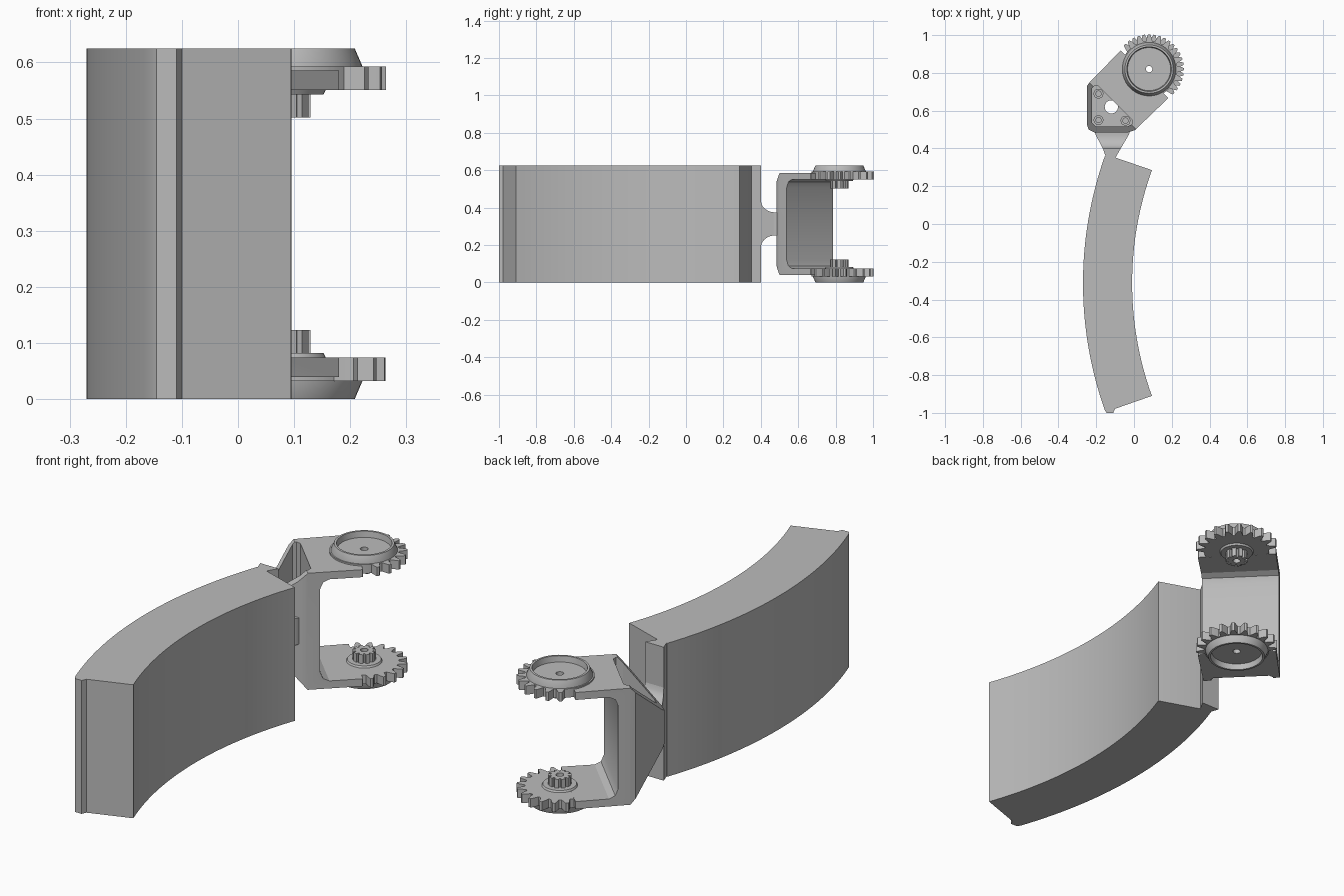
import bpy, bmesh
from math import sin, cos, pi, sqrt, atan2, radians
from mathutils import Vector

cube = bpy.data.objects.get("Cube")
if cube:
    bpy.data.objects.remove(cube, do_unlink=True)

H = 0.625                 # overall height
MID = H / 2
HX, HY = 0.08, 0.82       # hinge axis
R2 = sqrt(2)

grey = bpy.data.materials.new("plain grey")
grey.use_nodes = True
grey.diffuse_color = (0.5, 0.5, 0.5, 1)
grey.node_tree.nodes["Principled BSDF"].inputs["Base Color"].default_value = (0.5, 0.5, 0.5, 1)


def finish(name, bm):
    bmesh.ops.recalc_face_normals(bm, faces=bm.faces)
    mesh = bpy.data.meshes.new(name)
    bm.to_mesh(mesh)
    bm.free()
    mesh.materials.append(grey)
    ob = bpy.data.objects.new(name, mesh)
    bpy.context.collection.objects.link(ob)
    return ob


def extrude(name, pts, vec):
    """Solid made by pushing a flat outline along a vector."""
    bm = bmesh.new()
    face = bm.faces.new([bm.verts.new(p) for p in pts])
    out = bmesh.ops.extrude_face_region(bm, geom=[face])
    moved = [g for g in out["geom"] if isinstance(g, bmesh.types.BMVert)]
    bmesh.ops.translate(bm, verts=moved, vec=vec)
    return finish(name, bm)


def prism(name, pts, z0, z1):
    return extrude(name, [(x, y, z0) for x, y in pts], (0, 0, z1 - z0))


def loft(name, rings, closed=False):
    bm = bmesh.new()
    rows = [[bm.verts.new(p) for p in r] for r in rings]
    n = len(rows[0])
    for i in range(len(rows) - (not closed)):
        a, b = rows[i], rows[(i + 1) % len(rows)]
        for j in range(n):
            bm.faces.new((a[j], a[(j + 1) % n], b[(j + 1) % n], b[j]))
    if not closed:
        bm.faces.new(rows[0])
        bm.faces.new(rows[-1])
    return finish(name, bm)


def circle(x, y, r, n=32):
    return [(x + r * cos(2 * pi * i / n), y + r * sin(2 * pi * i / n)) for i in range(n)]


def lathe(name, profile, x=HX, y=HY, n=48):
    """Ring-shaped solid: closed (radius, z) profile spun about a vertical axis."""
    rings = [[(px, py, z) for px, py in circle(x, y, r, n)] for r, z in profile]
    return loft(name, rings, closed=True)


def boolean(ob, cutter, op="DIFFERENCE"):
    mod = ob.modifiers.new("cut", "BOOLEAN")
    mod.operation, mod.object, mod.solver = op, cutter, "EXACT"
    bpy.context.view_layer.objects.active = ob
    bpy.ops.object.modifier_apply(modifier=mod.name)
    bpy.data.objects.remove(cutter, do_unlink=True)


# Curved block: two concentric arcs, with a small lip at the front end
CX, CY = 1.745, -0.313


def arc(r, y0, y1, n=32):
    a0, a1 = [atan2((y - CY) / r, sqrt(1 - ((y - CY) / r) ** 2)) for y in (y0, y1)]
    angs = [a0 + (a1 - a0) * i / n for i in range(n + 1)]
    return [(CX - r * cos(a), CY + r * sin(a)) for a in angs]


block = prism("curved_block",
              arc(1.755, -0.91, 0.285) + [(-0.1, 0.352)] + arc(2.015, 0.36, -0.985)
              + [(-0.145, -1.0), (-0.11, -1.0), (-0.1, -0.978)], 0, H)

# Flared rib behind the block, then the waisted neck
prism("neck_rib", [(-0.147, 0.35), (-0.165, 0.4), (-0.07, 0.4), (-0.1, 0.348)], 0, H)
rings = []
for i in range(13):
    t = i / 12
    y = 0.398 + 0.077 * t
    h = 0.062 + 0.07 * (1 - sqrt(1 - (1 - t) ** 2))
    rings.append((y, h))
rings.append((0.51, 0.062))


def section(y, h):
    k = min((y - 0.4) / 0.085, 1)
    xl, xr = -0.165 - 0.045 * k, -0.07 + 0.05 * k
    return [(xl, y, MID - h), (xr, y, MID - h), (xr, y, MID + h), (xl, y, MID + h)]


loft("neck", [section(y, h) for y, h in rings])

# Fork: C-shaped side profile (u runs along the arms), trimmed by the plan outline
half = [(0.14, 0.03), (0.17, 0.06), (0.362, 0.273), (0.6, 0.273), (0.6, 0.238),
        (0.455, 0.238), (0.428, 0.225), (0.415, 0.195)]
profile = [(u, MID + h) for u, h in half] + [(u, MID - h) for u, h in reversed(half)]
V0, V1 = -0.9, 0.1
fork = extrude("fork_bracket", [((u + V0) / R2, (u - V0) / R2, z) for u, z in profile],
               ((V1 - V0) / R2, (V0 - V1) / R2, 0))
outline = [(-0.25, 0.73), (-0.25, 0.53), (-0.24, 0.5), (-0.21, 0.485), (-0.03, 0.485),
           (0.005, 0.497), (0.18, 0.665), (0.18, 1), (-0.02, 0.97), (-0.235, 0.75)]
boolean(fork, prism("outline_cutter", outline, -0.1, 0.8), "INTERSECT")

# Open pockets above and below the web, with a central bore
pocket = [(-0.222, 0.72), (-0.222, 0.535), (-0.2, 0.515), (-0.035, 0.515),
          (-0.008, 0.53), (-0.008, 0.55), (-0.188, 0.73), (-0.21, 0.732)]
WEB = 0.035
for z0, z1 in ((MID + WEB, 0.8), (-0.1, MID - WEB)):
    boolean(fork, prism("pocket_cutter", pocket, z0, z1))
boolean(fork, prism("bore_cutter", circle(-0.12, 0.62, 0.035), 0.2, 0.45))

# Screw bosses in the pockets
for i, (x, y) in enumerate(((-0.188, 0.69), (-0.188, 0.55), (-0.045, 0.547))):
    for side in (-1, 1):
        z0, z1 = MID + side * (WEB - 0.01), MID + side * (WEB + 0.03)
        lathe(f"screw_boss_{i}_{'top' if side > 0 else 'bottom'}",
              [(0.014, z0), (0.026, z0), (0.026, z1), (0.014, z1)], x, y, 20)

# Hinge ends: toothed half wheel, dished hub and splined pin on each arm
TEETH = 20
ROOT, TIP = 0.148, 0.184


def gear_points(phase):
    pts = []
    for i in range(TEETH):
        a = 2 * pi * (i + phase) / TEETH
        toothed = cos(a - radians(42)) > -0.1
        for k, r in ((-0.38, ROOT), (-0.2, TIP - 0.012), (-0.1, TIP),
                     (0.1, TIP), (0.2, TIP - 0.012), (0.38, ROOT)):
            rr = r if toothed else ROOT
            b = a + k * 2 * pi / TEETH
            pts.append((HX + rr * cos(b), HY + rr * sin(b)))
    return pts


def spline_points(r0, r1, n=10):
    pts = []
    for i in range(n):
        for k, r in ((-0.3, r1), (0.3, r1), (0.36, r0), (0.64, r0)):
            b = 2 * pi * (i + k) / n
            pts.append((HX + r * cos(b), HY + r * sin(b)))
    return pts


for label, side, phase in (("upper", 1, 0.0), ("lower", -1, 0.5)):
    def z(h):
        return MID + side * h

    gear = prism(label + "_gear", gear_points(phase), *sorted((z(0.2385), z(0.28))))
    pin = prism(label + "_pin", spline_points(0.038, 0.05), *sorted((z(0.189), z(0.245))))
    for part in (gear, pin, fork):
        boolean(part, prism("axle_cutter", circle(HX, HY, 0.017, 24), -0.1, MID)
                if side < 0 else prism("axle_cutter", circle(HX, HY, 0.017, 24), MID, 0.8))
    lathe(label + "_hub", [(0.017, z(0.275)), (0.142, z(0.275)), (0.142, z(0.28)),
                           (0.128, z(MID)), (0.118, z(MID)), (0.114, z(0.285)), (0.017, z(0.285))])
    lathe(label + "_pin_collar", [(0.03, z(0.245)), (0.08, z(0.245)),
                                  (0.072, z(0.23)), (0.03, z(0.23))])

# Smooth the curved faces and keep edges crisp
bpy.ops.object.select_all(action="DESELECT")
for ob in bpy.context.scene.objects:
    if ob.type == "MESH" and grey.name in ob.data.materials:
        ob.select_set(True)
        bpy.context.view_layer.objects.active = ob
bpy.ops.object.shade_smooth_by_angle(angle=radians(25))
